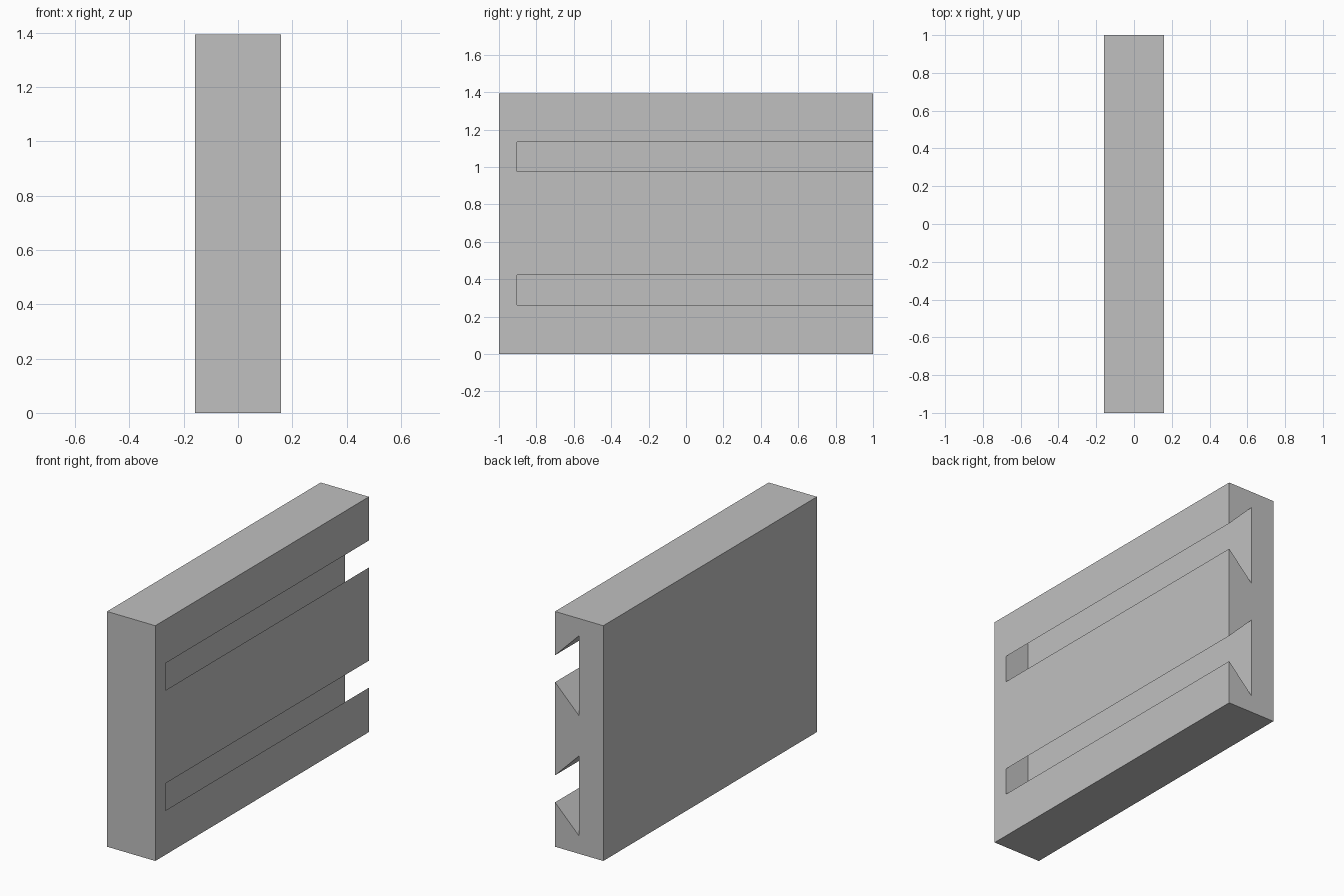
import bpy
import bmesh

# Remove the default cube
cube = bpy.data.objects.get("Cube")
if cube:
    bpy.data.objects.remove(cube, do_unlink=True)

# Plain grey material
grey = bpy.data.materials.new("light_grey")
grey.use_nodes = True
colour = (0.53, 0.53, 0.53, 1)
grey.diffuse_color = colour
grey.node_tree.nodes["Principled BSDF"].inputs["Base Color"].default_value = colour

HALF_X, HALF_Y, HEIGHT = 0.158, 1.0, 1.394
SLOT_END = -0.903            # closed end of the slots
MOUTH, DEPTH = 0.08, 0.158   # half mouth height, slot depth; walls flare at 45 degrees
SLOT_HEIGHTS = (0.343, 1.055)


def extrude_profile(name, profile, y0, y1):
    """Make a solid from an (x, z) profile extruded along y."""
    bm = bmesh.new()
    face = bm.faces.new([bm.verts.new((x, y0, z)) for x, z in profile])
    moved = bmesh.ops.extrude_face_region(bm, geom=[face])["geom"]
    verts = [g for g in moved if isinstance(g, bmesh.types.BMVert)]
    bmesh.ops.translate(bm, verts=verts, vec=(0, y1 - y0, 0))
    bmesh.ops.recalc_face_normals(bm, faces=bm.faces)
    mesh = bpy.data.meshes.new(name)
    bm.to_mesh(mesh)
    bm.free()
    mesh.materials.append(grey)
    obj = bpy.data.objects.new(name, mesh)
    bpy.context.scene.collection.objects.link(obj)
    return obj


# Slab, with dovetail notches along its +x edge, behind the closed slot ends
profile = [(HALF_X, HEIGHT), (-HALF_X, HEIGHT), (-HALF_X, 0), (HALF_X, 0)]
for z in SLOT_HEIGHTS:
    inner = HALF_X - DEPTH
    flare = MOUTH + DEPTH
    profile += [(HALF_X, z - MOUTH), (inner, z - flare),
                (inner, z + flare), (HALF_X, z + MOUTH)]
slab = extrude_profile("slotted_slab", profile, SLOT_END, HALF_Y)

# Solid end block that closes the slots, merged into the slab
end_block = extrude_profile("end_block", profile[:4], -HALF_Y, SLOT_END)
bm = bmesh.new()
bm.from_mesh(slab.data)
bm.from_mesh(end_block.data)
bpy.data.objects.remove(end_block, do_unlink=True)

# Drop the internal faces at the joint and close it with the slot end walls
joint = [f for f in bm.faces if all(abs(v.co.y - SLOT_END) < 1e-4 for v in f.verts)]
bmesh.ops.delete(bm, geom=joint, context='FACES')
bmesh.ops.remove_doubles(bm, verts=bm.verts, dist=1e-4)
bm.verts.ensure_lookup_table()
for z in SLOT_HEIGHTS:
    ring = [v for v in bm.verts if abs(v.co.y - SLOT_END) < 1e-4
            and abs(v.co.z - z) < MOUTH + DEPTH + 1e-3 and v.co.x > -0.1]
    ring.sort(key=lambda v: (v.co.x > HALF_X / 2,
                             v.co.z if v.co.x < HALF_X / 2 else -v.co.z))
    bm.faces.new(ring)

# Split the end block's +x side so it meets the slot mouths, then flatten into one face
side = [f for f in bm.faces if all(abs(v.co.x - HALF_X) < 1e-4 for v in f.verts)
        and min(v.co.y for v in f.verts) < SLOT_END - 0.01]
bmesh.ops.delete(bm, geom=side, context='FACES_ONLY')
edge = sorted((v for v in bm.verts if abs(v.co.x - HALF_X) < 1e-4
               and abs(v.co.y - SLOT_END) < 1e-4), key=lambda v: v.co.z)
front = sorted((v for v in bm.verts if abs(v.co.x - HALF_X) < 1e-4
                and v.co.y < -HALF_Y + 1e-4), key=lambda v: v.co.z)
bm.faces.new(edge + front[::-1])
loose = [e for e in bm.edges if not e.link_faces]
bmesh.ops.delete(bm, geom=loose, context='EDGES')
bmesh.ops.recalc_face_normals(bm, faces=bm.faces)
bmesh.ops.dissolve_limit(bm, angle_limit=0.01, verts=bm.verts, edges=bm.edges)
bm.to_mesh(slab.data)
bm.free()
